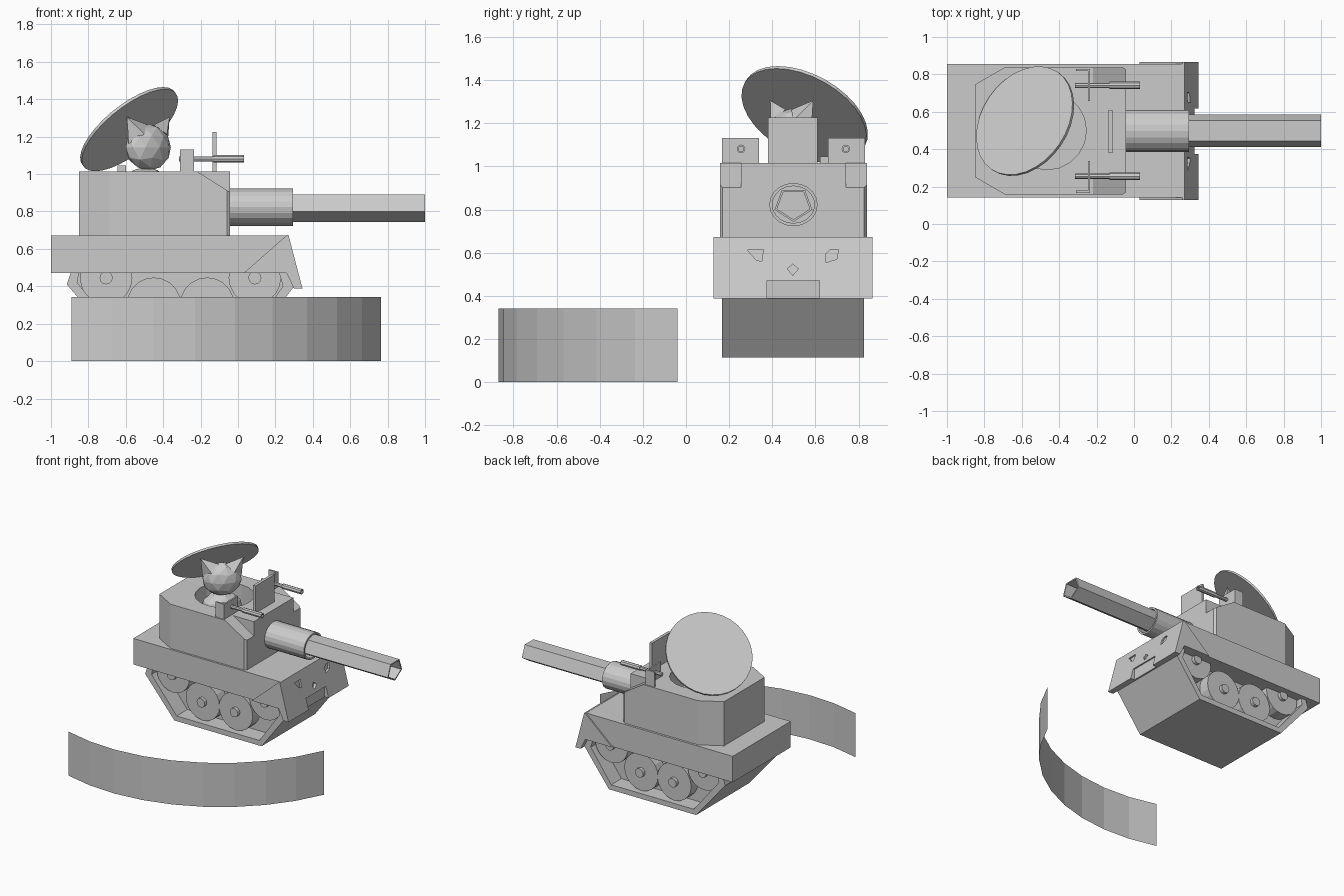
import bpy, bmesh, math
from mathutils import Vector, Matrix

if "Cube" in bpy.data.objects:
    bpy.data.objects.remove(bpy.data.objects["Cube"])

CY = 0.498  # centre line of the tank


def make(name, bm):
    bmesh.ops.recalc_face_normals(bm, faces=bm.faces)
    me = bpy.data.meshes.new(name)
    bm.to_mesh(me)
    bm.free()
    ob = bpy.data.objects.new(name, me)
    bpy.context.collection.objects.link(ob)
    return ob


def prism(name, pts, a, b, axis='Y'):
    """Extrude a closed profile: xz points along Y, xy along Z, yz along X."""
    def co(p, t):
        return {'Y': (p[0], t, p[1]), 'Z': (p[0], p[1], t), 'X': (t, p[0], p[1])}[axis]
    bm = bmesh.new()
    lo = [bm.verts.new(co(p, a)) for p in pts]
    hi = [bm.verts.new(co(p, b)) for p in pts]
    bm.faces.new(lo)
    bm.faces.new(hi)
    n = len(pts)
    for i in range(n):
        j = (i + 1) % n
        bm.faces.new((lo[i], lo[j], hi[j], hi[i]))
    return make(name, bm)


def box(name, x0, x1, y0, y1, z0, z1):
    return prism(name, [(x0, y0), (x1, y0), (x1, y1), (x0, y1)], z0, z1, 'Z')


def ngon(cu, cv, ru, rv, n, start=0.0):
    return [(cu + ru * math.cos(start + math.tau * i / n),
             cv + rv * math.sin(start + math.tau * i / n)) for i in range(n)]


def frame(name, outer, inner, a, b, axis='Y'):
    """Tube between two matching closed profiles."""
    bm = bmesh.new()
    def co(p, t):
        return (p[0], t, p[1]) if axis == 'Y' else (t, p[0], p[1])
    rings = [[bm.verts.new(co(p, t)) for p in prof]
             for prof, t in ((outer, a), (outer, b), (inner, b), (inner, a))]
    n = len(outer)
    for k in range(4):
        r, s = rings[k], rings[(k + 1) % 4]
        for i in range(n):
            j = (i + 1) % n
            bm.faces.new((r[i], r[j], s[j], s[i]))
    return make(name, bm)


def cut(target, cutter):
    m = target.modifiers.new("cut", 'BOOLEAN')
    m.operation = 'DIFFERENCE'
    m.solver = 'EXACT'
    m.object = cutter
    bpy.context.view_layer.objects.active = target
    bpy.ops.object.modifier_apply(modifier=m.name)
    bpy.data.objects.remove(cutter)


def both(y0, y1):
    """A y range and its mirror about the tank's centre line."""
    return [(y0, y1), (2 * CY - y1, 2 * CY - y0)]


# Curved thin wall in front of the tank
bm = bmesh.new()
cols = []
for i in range(10):
    t = math.radians(253 + (336.9 - 253) * i / 9)
    x, y = -0.49 + 1.365 * math.cos(t), 0.495 + 1.365 * math.sin(t)
    cols.append((bm.verts.new((x, y, 0)), bm.verts.new((x, y, 0.342))))
for (a, b), (c, d) in zip(cols, cols[1:]):
    bm.faces.new((a, c, d, b))
make("curved_wall", bm)

# Lower hull: full-width track band around a narrower core
outer = [(-.895, .472), (-.915, .41), (-.665, .115), (.085, .115), (.30, .40), (.26, .472)]
inner = [(-.85, .472), (-.86, .42), (-.645, .155), (.065, .155), (.24, .40), (.22, .472)]
frame("track_band", outer, inner, .168, .825)
prism("hull_core", inner, .30, .70)

# Wheels with hubs, both sides
for x, z, r in ((-.705, .445, .14), (-.45, .302, .145), (-.165, .302, .145), (.09, .445, .14)):
    for y0, y1 in both(.21, .31):
        prism("wheel", ngon(x, z, r, r, 20), y0, y1)
    for y0, y1 in both(.185, .31):
        prism("wheel_hub", ngon(x, z, .035, .035, 12), y0, y1)

# Upper hull and sloped front plate with notch and dents
prism("upper_hull", [(-1, .47), (-1, .672), (.262, .672), (.30, .47)], .143, .855)
plate = prism("front_plate", [(.03, .47), (.26, .673), (.27, .673), (.345, .387),
                              (.30, .387), (.26, .47)], .127, .865)
cut(plate, box("notch_cutter", .312, .4, .375, .618, .35, .472))
for y, z, dent in ((.325, .59, ((-.04, .022), (.034, .026), (.026, -.03), (0, -.024))),
                   (.68, .585, ((-.03, -.03), (-.03, .01), (-.01, .03), (.026, .03), (.02, -.015))),
                   (.495, .525, ((-.025, 0), (0, .022), (.026, 0), (0, -.03)))):
    x = .345 - (z - .39) * .262
    cut(plate, prism("dent_cutter", [(y + a, z + b) for a, b in dent], x - .03, x + .1, 'X'))

# Turret with sloped front corners and round hatch opening
half = [(-.85, .25), (-.69, .158), (-.06, .158), (-.043, .17)]
turret = prism("turret", half + [(x, 2 * CY - y) for x, y in reversed(half)], .67, 1.015, 'Z')
for y0, y1 in both(.1, .255):
    cut(turret, prism("corner_cutter", [(-.22, 1.015), (.035, .854), (.035, 1.1), (-.22, 1.1)], y0, y1))
cut(turret, prism("hatch_cutter", ngon(-.465, .5, .21, .21, 20), .8, 1.1, 'Z'))

# Main gun: faceted sleeve and hollow five-sided barrel, point down
down = -math.pi / 2
frame("gun_sleeve", ngon(CY, .823, .112, .1, 20, down),
      ngon(CY, .823, .098, .086, 20, down), -.06, .295, 'X')
frame("gun_barrel", ngon(CY, .824, .092, .081, 5, down),
      ngon(CY, .824, .08, .07, 5, down), -.04, 1.0, 'X')
prism("barrel_plug", ngon(CY, .824, .085, .075, 5, down), .1, .2, 'X')

# Upright shield on the turret roof
box("roof_shield", -.136, -.114, .38, .61, 1.01, 1.226)

# Two small guns in corner brackets
for s in (-1, 1):
    def yr(a, b):
        return sorted((CY + s * a, CY + s * b))
    box("gun_bracket", -.247, -.235, *yr(.16, .332), 1.01, 1.132)
    box("bracket_side", -.31, -.24, *yr(.32, .332), 1.01, 1.132)
    y = CY + s * .243
    prism("small_gun_body", ngon(y, 1.081, .014, .014, 8), -.315, -.12, 'X')
    frame("small_gun_barrel", ngon(y, 1.081, .02, .02, 8), ngon(y, 1.081, .012, .012, 8),
          -.13, .032, 'X')

# Open round lid leaning behind the hatch
lid = prism("hatch_lid", ngon(0, 0, .315, .315, 32), -.008, .008, 'Z')
lid.rotation_mode = 'QUATERNION'
lid.rotation_quaternion = Vector((-.575, .39, .716)).to_track_quat('Z', 'Y')
lid.location = (-.582, .55, 1.24)
box("lid_hinge", -.645, -.6, .62, .7, 1.01, 1.045)

# Animal driver: wide faceted head turned to the front right, ears and body
turn = Matrix.Rotation(math.radians(41), 4, 'Z')
head = Matrix.Translation((-.48, .49, 1.143)) @ turn


def ball(name, place, size, sub):
    bm = bmesh.new()
    bmesh.ops.create_icosphere(bm, subdivisions=sub, radius=1)
    bmesh.ops.scale(bm, vec=size, verts=bm.verts)
    bmesh.ops.transform(bm, matrix=place, verts=bm.verts)
    return make(name, bm)


ball("driver_head", head, (.142, .092, .126), 2)
ball("driver_body", Matrix.Translation((-.49, .5, .91)) @ turn, (.15, .11, .13), 2)
for s in (-1, 1):
    bm = bmesh.new()
    ring = [bm.verts.new(head @ Vector((s * a, b, c))) for a, b, c in
            ((.02, -.02, .12), (.08, -.06, .07), (.138, 0, .02), (.07, .05, .08))]
    tip = bm.verts.new(head @ Vector((s * .152, 0, .163)))
    bm.faces.new(ring)
    for i in range(4):
        bm.faces.new((ring[i], ring[(i + 1) % 4], tip))
    make("driver_ear", bm)
